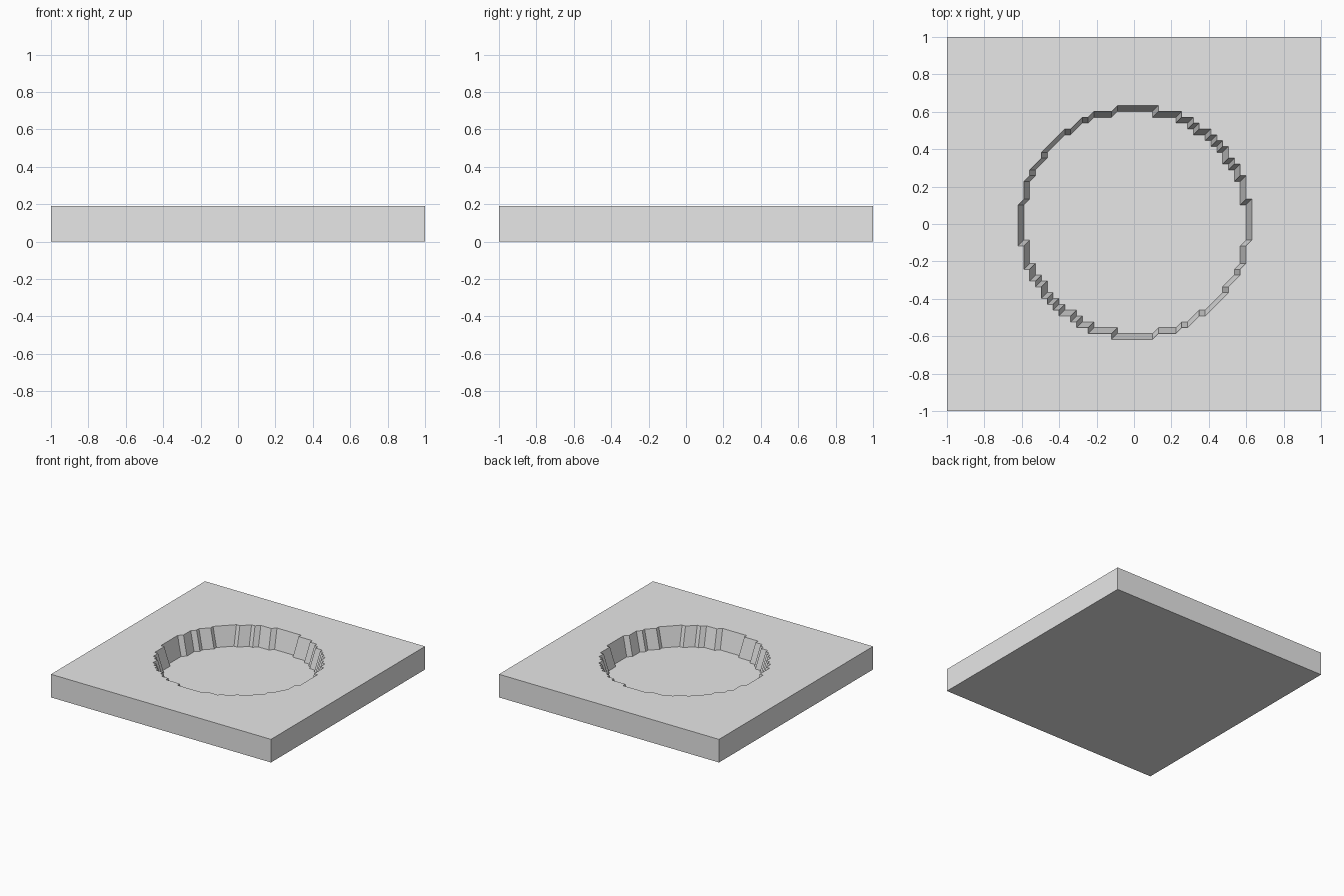
import bpy
import bmesh
import math

if "Cube" in bpy.data.objects:
    bpy.data.objects.remove(bpy.data.objects["Cube"], do_unlink=True)

TOP = 0.19
FLOOR = 0.025
RADIUS = 0.604
CELLS = 64

# Plain grey material
grey = bpy.data.materials.new("light_grey")
grey.use_nodes = True
colour = (0.8, 0.8, 0.8, 1)
grey.diffuse_color = colour
grey.node_tree.nodes["Principled BSDF"].inputs["Base Color"].default_value = colour

# Top sheet, with one diagonal direction throughout
bm = bmesh.new()
bmesh.ops.create_grid(bm, x_segments=CELLS, y_segments=CELLS, size=1)
for face in list(bm.faces):
    corners = sorted(face.verts, key=lambda v: v.co.x + v.co.y)
    bmesh.utils.face_split(face, corners[0], corners[-1])

# Round basin pressed into the sheet, leaving a stepped wall one cell wide
for v in bm.verts:
    inside = math.hypot(v.co.x, v.co.y) < RADIUS
    v.co.z = FLOOR if inside else TOP
    if not v.is_boundary:
        v.co.x += 0.005
        v.co.y += 0.008

# Straight outer sides and flat underside
rim = [e for e in bm.edges if e.is_boundary]
skirt = bmesh.ops.extrude_edge_only(bm, edges=rim)["geom"]
for v in skirt:
    if isinstance(v, bmesh.types.BMVert):
        v.co.z = 0
bottom = [e for e in bm.edges if e.is_boundary]
bmesh.ops.contextual_create(bm, geom=bottom)
bmesh.ops.recalc_face_normals(bm, faces=bm.faces)

mesh = bpy.data.meshes.new("basin_slab")
bm.to_mesh(mesh)
bm.free()
mesh.materials.append(grey)
slab = bpy.data.objects.new("basin_slab", mesh)
bpy.context.collection.objects.link(slab)

# Smooth shading with crisp edges
bpy.ops.object.select_all(action="DESELECT")
slab.select_set(True)
bpy.context.view_layer.objects.active = slab
bpy.ops.object.shade_smooth_by_angle(angle=math.radians(30))
